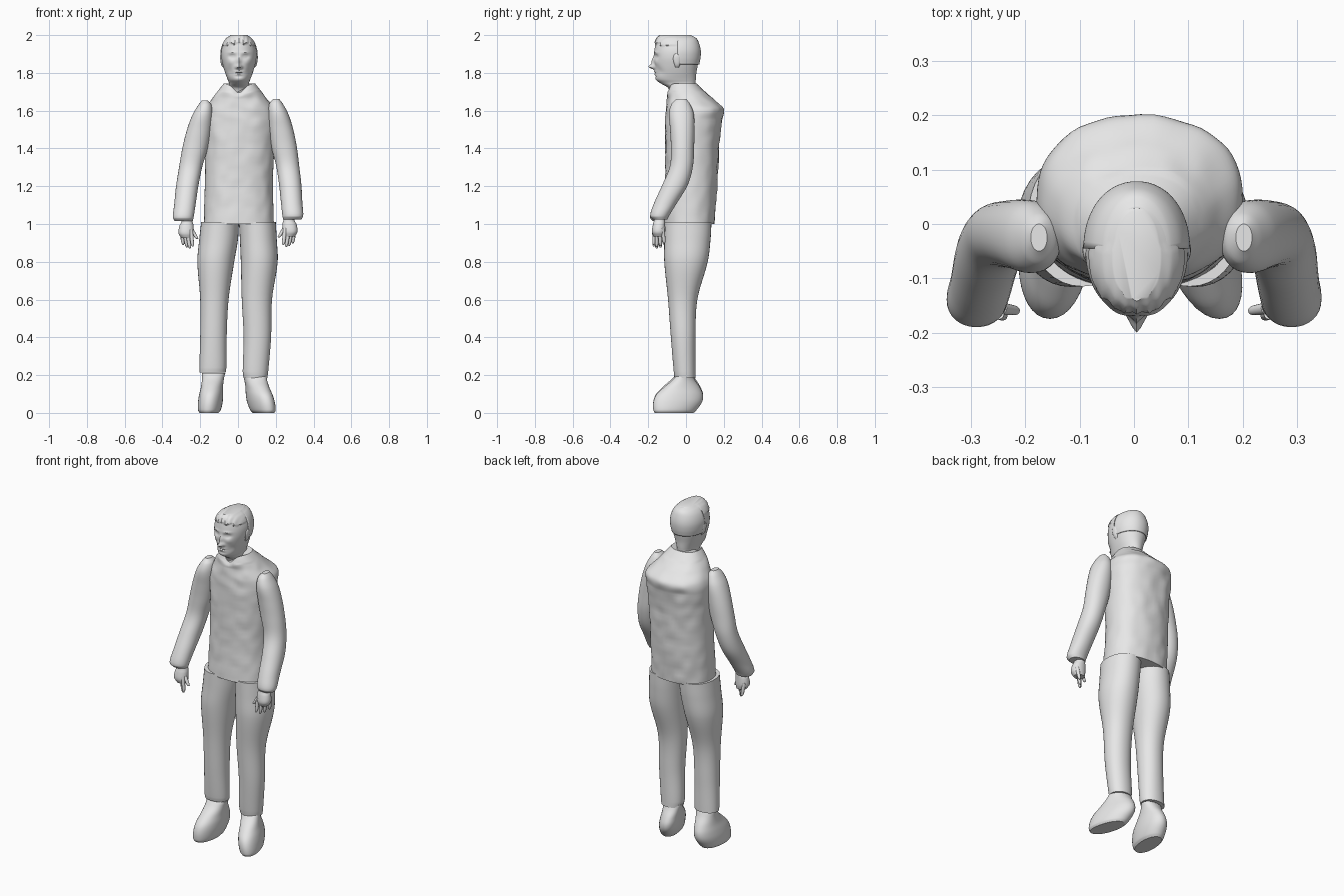
import bpy, bmesh, math
from mathutils import Vector, noise

cube = bpy.data.objects.get("Cube")
if cube:
    bpy.data.objects.remove(cube)

grey = bpy.data.materials.new("plain_grey")
grey.use_nodes = True
grey.diffuse_color = (0.8, 0.8, 0.8, 1)
grey.node_tree.nodes["Principled BSDF"].inputs["Base Color"].default_value = (0.8, 0.8, 0.8, 1)


def finish(name, bm, angle=40):
    bmesh.ops.recalc_face_normals(bm, faces=bm.faces)
    mesh = bpy.data.meshes.new(name)
    bm.to_mesh(mesh)
    bm.free()
    mesh.materials.append(grey)
    obj = bpy.data.objects.new(name, mesh)
    bpy.context.collection.objects.link(obj)
    bpy.ops.object.select_all(action='DESELECT')
    obj.select_set(True)
    bpy.context.view_layer.objects.active = obj
    bpy.ops.object.shade_smooth_by_angle(angle=math.radians(angle))
    return obj


def smooth_rings(rings, steps):
    """Hermite interpolation of (z, x0, x1, y0, y1) rows along z."""
    last = len(rings) - 1

    def slope(i, k):
        a, b = rings[max(i - 1, 0)], rings[min(i + 1, last)]
        return (b[k] - a[k]) / (b[0] - a[0])

    for i in range(last):
        a, b = rings[i], rings[i + 1]
        dz = b[0] - a[0]
        for s in range(steps):
            t = s / steps
            h = t * t * (3 - 2 * t)
            row = [a[0] + dz * t]
            for k in range(1, 5):
                row.append(a[k] * (1 - h) + b[k] * h
                           + dz * slope(i, k) * t * (1 - t) ** 2
                           - dz * slope(i + 1, k) * t * t * (1 - t))
            yield row
    yield rings[-1]


def loft(rings, sides=32, steps=5, power=2.0, warp=None):
    """Skin rounded rings, given in hundredths as bounds z, x0, x1, y0, y1."""
    bm = bmesh.new()
    loops = []
    for z, x0, x1, y0, y1 in smooth_rings(rings, steps):
        loop = []
        for i in range(sides):
            a = math.tau * i / sides
            c, s = math.cos(a), math.sin(a)
            x = math.copysign(abs(c) ** (2 / power), c)
            y = math.copysign(abs(s) ** (2 / power), s)
            p = Vector((x0 + x1 + x * (x1 - x0), y0 + y1 + y * (y1 - y0), 2 * z)) / 200
            loop.append(bm.verts.new(warp(p) if warp else p))
        loops.append(loop)
    for a, b in zip(loops, loops[1:]):
        for i in range(sides):
            j = (i + 1) % sides
            bm.faces.new((a[i], a[j], b[j], b[i]))
    bm.faces.new(loops[0])
    bm.faces.new(loops[-1])
    return bm


def bell(d, width):
    return math.exp(-(d / width) ** 2)


# Jacket body: lumpy cloth with a dipped collar at the front
def cloth(p):
    p = p.copy()
    if p.z > 1.66 and p.y < 0:
        p.z -= 0.05 * bell(p.x - 0.005, 0.04) * (p.z - 1.66) / 0.085
    if 1.01 < p.z < 1.7:
        p.y += 0.006 * noise.noise(p * 18)
        p.x += 0.003 * noise.noise(p * 15)
    return p


torso = [(100, -18, 19, -12, 15), (120, -17.5, 18.5, -11, 16.5), (140, -17.5, 19, -11, 17.5),
         (155, -18, 20, -11, 19), (161, -17, 19.5, -10.5, 19.7), (166, -14, 15.5, -10, 14.5),
         (170, -11, 12.5, -10, 10), (174.5, -7.5, 9, -9, 5.5)]
finish("jacket_body", loft(torso, 64, 8, 2.3, cloth))


# Sleeves and hands, built on the right and reflected to the left
def left_arm(p):
    return Vector((-p.x + 0.022 * max(0, p.z - 1.03) / 0.5, p.y, p.z + 0.008))


sleeve = [(101.5, -33.5, -24, -17.5, -10), (103.5, -34.5, -23.5, -19, -9), (110, -33.8, -22.5, -17, -5),
          (120, -32.8, -21, -12.5, 1), (130, -31.2, -19, -8.5, 3.7), (140, -29.5, -16, -8, 4.3),
          (150, -27, -14, -8.5, 4.5), (158, -24, -13.3, -9, 4), (163, -21, -14, -7.5, 2), (165.5, -19, -16, -5, 0)]
palm = [(92.5, -30, -24, -17, -11.5), (95, -31.5, -23.5, -18, -11), (99, -31, -23.5, -17.5, -11),
        (101, -30, -24, -17, -11), (104, -30, -25, -17, -11)]
fingers = {  # root x, root y, tip x, tip y, tip z
    "index_finger": (-25, -16.5, -24, -17, 88),
    "middle_finger": (-27, -15.5, -25.5, -15.5, 87),
    "ring_finger": (-28.5, -14, -27, -13.5, 87.5),
    "little_finger": (-30, -12.5, -29, -11.5, 89),
    "thumb": (-24.5, -15.5, -21.5, -16, 92),
}


def finger_rings(x, y, tx, ty, tz):
    rows = []
    for t, r in ((0, 0.3), (0.1, 0.8), (0.5, 1), (1, 1.1)):
        cx, cy = tx + (x - tx) * t, ty + (y - ty) * t
        rows.append((tz + (97 - tz) * t, cx - r, cx + r, cy - r, cy + r))
    return rows


for side, warp in (("right", None), ("left", left_arm)):
    finish(side + "_sleeve", loft(sleeve, 32, 5, 2.1, warp))
    finish(side + "_palm", loft(palm, 24, 4, 2.2, warp))
    for label, spec in fingers.items():
        finish(side + "_" + label, loft(finger_rings(*spec), 12, 4, 2, warp))

# Trouser legs
legs = {
    "right": [(21.5, -20.5, -6.5, -6, 5), (24, -20.5, -6.2, -6.5, 5), (40, -20, -6, -8, 5),
              (60, -20, -5, -9.5, 6), (80, -21.5, -2, -11.5, 11.5), (92, -20.5, 0, -11.5, 13),
              (101, -19.5, 0.5, -11.5, 13.5)],
    "left": [(18.5, 3, 15.5, -6, 5), (22, 2.5, 16, -6.5, 5), (40, 3, 17.5, -8, 5),
             (60, 2, 18, -9.5, 6), (80, 1.5, 21, -11.5, 11.5), (92, 1, 20.5, -11.5, 13),
             (101, 0.5, 20, -11.5, 13.5)],
}
for side, rings in legs.items():
    finish(side + "_trouser_leg", loft(rings, 36, 6, 2.1))

# Soft boots, toes turned outwards
boot = [(0, -5, 5, -16.5, 4), (1.5, -6, 6, -17.3, 5.5), (6, -6.5, 6.5, -17.3, 8.5), (10, -6.3, 6.3, -15.8, 9),
        (14, -5.8, 5.8, -12, 7.5), (18, -5.8, 5.8, -7.5, 5), (21, -6.2, 6.2, -5, 3.5)]


def place_boot(cx, turn, lean, low):
    return lambda p: Vector((cx + p.x - turn * p.y + lean * p.z, p.y, p.z * low))


finish("right_boot", loft(boot, 36, 5, 2.1, place_boot(-0.15, -0.05, 0.1, 1)))
finish("left_boot", loft(boot, 36, 5, 2.1, place_boot(0.12, 0.25, -0.16, 0.95)))

# Head and neck, with the face pressed in and out of the front
features = [  # x, z, width, height, push along y (mirrored where x is not zero)
    (0, 1.832, 0.012, 0.012, -0.03), (0, 1.858, 0.009, 0.022, -0.014),
    (0.013, 1.83, 0.007, 0.008, -0.008), (0.035, 1.886, 0.018, 0.011, 0.012),
    (0.034, 1.886, 0.009, 0.005, -0.006), (0.035, 1.908, 0.022, 0.006, -0.004),
    (0, 1.806, 0.022, 0.005, -0.006), (0, 1.799, 0.024, 0.002, 0.004),
    (0, 1.793, 0.018, 0.005, -0.005), (0, 1.781, 0.02, 0.006, 0.004),
    (0.045, 1.855, 0.016, 0.015, -0.004), (0.05, 1.81, 0.015, 0.02, 0.005),
]
MID = 0.005


def face(p):
    p = p.copy()
    x = abs(p.x - MID)
    if p.y < -0.05:
        p.y += sum(d * bell(x - fx, w) * bell(p.z - fz, h) for fx, fz, w, h, d in features)
    # Swept hair raised above the hairline
    hairline = 1.955 - 0.35 * max(0, x - 0.05) + 0.006 * math.sin(x * 160)
    if p.y < -0.04 and p.z > hairline:
        p.x += 0.003 * (1 if p.x > MID else -1) * min(1, x / 0.03)
        p.y -= 0.005 + 0.002 * math.sin(p.x * 300)
    return p


head = [(166, -5, 6, -8, 4.5), (172, -5, 6, -9.5, 5), (174.5, -4.8, 5.8, -13.5, 5), (176.5, -5.5, 6.5, -16, 5.2),
        (180, -6.8, 7.8, -16.3, 5.5), (184, -8, 9, -16.7, 6.2), (188, -8.8, 9.8, -17, 6.8), (192, -8.8, 9.8, -16.7, 7),
        (196, -7.6, 8.6, -16, 6.2), (198.5, -5.8, 6.8, -15, 4.8), (200, -3.5, 4.5, -13.5, 2.5)]
finish("head", loft(head, 80, 7, 2.1, face))

# Back hair: a raised cap with a straight front edge and an open crown
cap_rings = [(184.5, -8.6, 9.6, -17, 7), (188, -9.2, 10.2, -17, 7.7), (192, -9.2, 10.2, -17, 7.8),
             (196, -7.9, 8.9, -16, 6.8), (198.5, -5.9, 6.9, -15, 5.3), (199.8, -3.6, 4.6, -13.5, 2.8)]
cap = loft(cap_rings, 64, 5, 2.1)
bmesh.ops.delete(cap, geom=[f for f in cap.faces if len(f.verts) > 4], context='FACES')
bmesh.ops.bisect_plane(cap, geom=cap.verts[:] + cap.edges[:] + cap.faces[:], plane_co=(0, -0.045, 0),
                       plane_no=(0, -1, 0), clear_outer=True)
hair = finish("back_hair_cap", cap)
shell = hair.modifiers.new("thickness", 'SOLIDIFY')
shell.thickness = 0.006

# Ears
ear = [(182.5, 8, 8.6, -5.5, -4), (184, 8.3, 9.8, -6, -3.3), (187, 8.8, 10.4, -6.8, -2.8),
       (189.5, 8.8, 10.4, -6.5, -3), (190.5, 9, 9.8, -5.5, -4)]
finish("left_ear", loft(ear, 16, 4))
finish("right_ear", loft(ear, 16, 4, 2, lambda p: Vector((2 * MID - p.x, p.y, p.z))))
